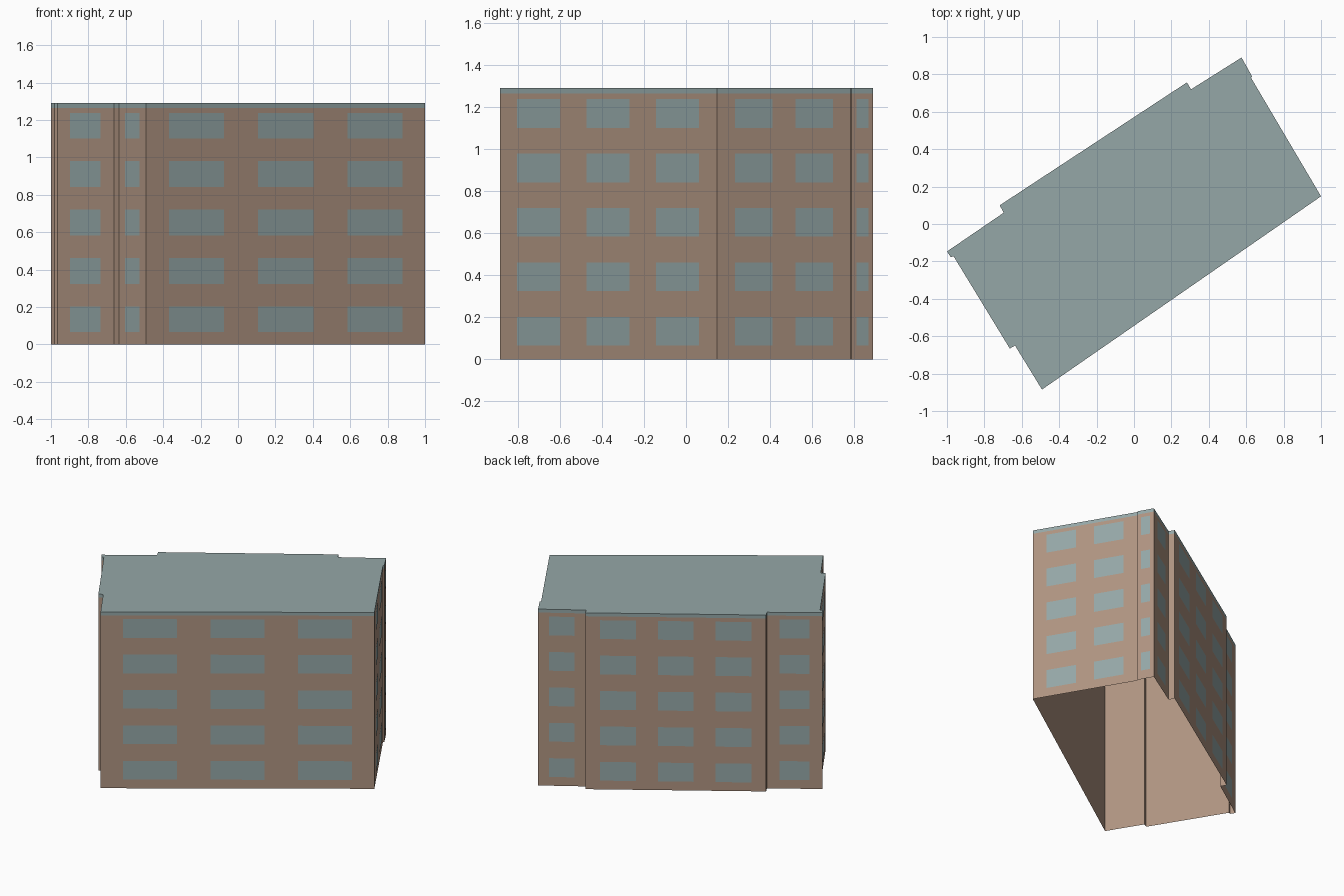
import bpy
import bmesh
from mathutils import Vector

cube = bpy.data.objects.get("Cube")
if cube:
    bpy.data.objects.remove(cube, do_unlink=True)


def make_material(name, colour):
    mat = bpy.data.materials.new(name)
    mat.use_nodes = True
    mat.diffuse_color = (*colour, 1)
    mat.node_tree.nodes["Principled BSDF"].inputs["Base Color"].default_value = (*colour, 1)
    return mat


brick = make_material("warm brown wall", (0.43, 0.296, 0.22))
blue_grey = make_material("blue grey", (0.30, 0.39, 0.39))

# Footprint, anticlockwise from the front corner: x, y, window columns on the wall that follows
footprint = [
    (-0.492, -0.885, 3), (1.0, 0.148, 2), (0.625, 0.783, 0), (0.632, 0.788, 1),
    (0.575, 0.89, 1), (0.305, 0.72, 0), (0.283, 0.757, 3), (-0.718, 0.10, 0),
    (-0.697, 0.06, 1), (-1.0, -0.147, 0), (-0.98, -0.177, 0), (-0.965, -0.172, 1),
    (-0.664, -0.666, 0), (-0.636, -0.65, 1),
]
corners = [Vector((x, y, 0)) for x, y, n in footprint]
eaves, top = 1.265, 1.29
floors, floor_step = 5, 0.259
sill, window_height = 0.065, 0.137
# Window columns: margin, width and pitch as fractions of the wall
spacing = {1: (0.225, 0.54, 0), 2: (0.133, 0.28, 0.453), 3: (0.081, 0.198, 0.32)}


def finish(name, bm, mat):
    mesh = bpy.data.meshes.new(name)
    bm.to_mesh(mesh)
    bm.free()
    mesh.materials.append(mat)
    obj = bpy.data.objects.new(name, mesh)
    bpy.context.collection.objects.link(obj)
    return obj


def add_quad(bm, a, b, low, high):
    points = [(a.x, a.y, low), (b.x, b.y, low), (b.x, b.y, high), (a.x, a.y, high)]
    return bm.faces.new([bm.verts.new(p) for p in points])


walls, windows, roof = bmesh.new(), bmesh.new(), bmesh.new()

# Walls, open below, with thin window plates
for i, (x, y, columns) in enumerate(footprint):
    a, b = corners[i], corners[(i + 1) % len(corners)]
    add_quad(walls, a, b, 0, eaves)
    add_quad(roof, a, b, eaves, top)
    if not columns:
        continue
    along = b - a
    out = Vector((along.y, -along.x, 0)).normalized() * 0.002
    margin, width, pitch = spacing[columns]
    for column in range(columns):
        start = a + along * (margin + column * pitch) + out
        for floor in range(floors):
            low = sill + floor * floor_step
            add_quad(windows, start, start + along * width, low, low + window_height)

# Flat roof slab with its edge band
roof.faces.new([roof.verts.new((c.x, c.y, top)) for c in corners])
roof.faces.new([roof.verts.new((c.x, c.y, eaves)) for c in reversed(corners)])

for bm in (walls, roof):
    bmesh.ops.remove_doubles(bm, verts=bm.verts, dist=0.0001)

finish("outer_walls", walls, brick)
finish("windows", windows, blue_grey)
finish("roof", roof, blue_grey)
